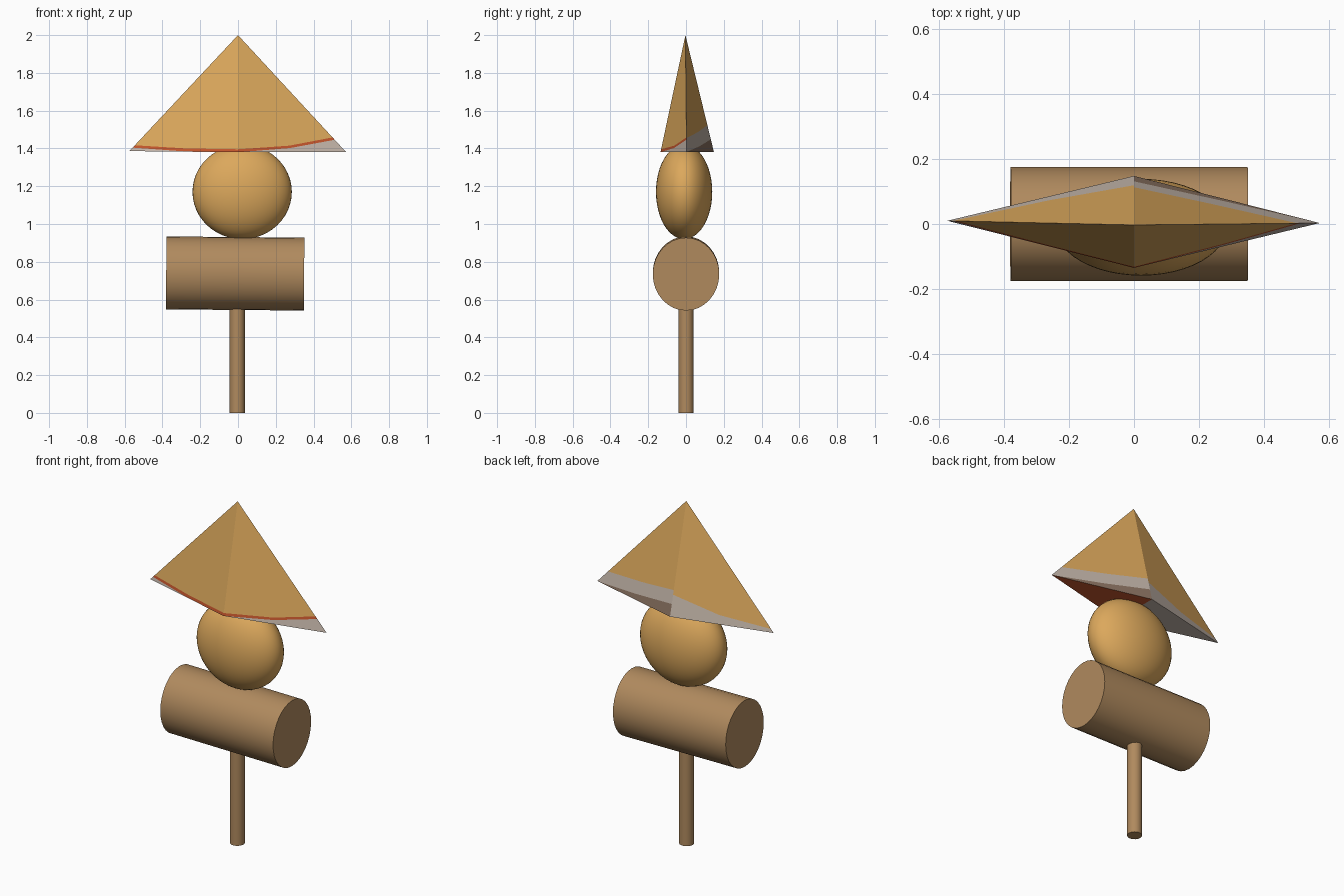
import bpy, math
from mathutils import Vector

if "Cube" in bpy.data.objects:
    bpy.data.objects.remove(bpy.data.objects["Cube"])


def lin(c):
    c /= 255
    return c / 12.92 if c <= 0.04045 else ((c + 0.055) / 1.055) ** 2.4


def material(name, r, g, b):
    m = bpy.data.materials.new(name)
    m.diffuse_color = (lin(r), lin(g), lin(b), 1)
    m.use_nodes = True
    m.node_tree.nodes["Principled BSDF"].inputs["Base Color"].default_value = m.diffuse_color
    return m


orange = material("warm orange", 220, 168, 92)
wood = material("wood brown", 176, 138, 94)
red = material("rust red", 196, 86, 44)
grey = material("warm grey", 196, 182, 170)
dull = material("dull brown", 140, 116, 98)


def finish(name, mat):
    ob = bpy.context.object
    ob.name = name
    ob.data.materials.append(mat)
    bpy.ops.object.shade_smooth_by_angle(angle=math.radians(35))
    return ob


# Post
bpy.ops.mesh.primitive_cylinder_add(vertices=24, radius=0.04, depth=0.57, location=(-0.004, 0, 0.285))
finish("post", wood)

# Horizontal log, slightly tilted
bpy.ops.mesh.primitive_cylinder_add(vertices=32, radius=1, depth=0.73, location=(-0.015, 0, 0.738),
                                    rotation=(0, math.radians(90.5), 0))
log = finish("log", wood)
log.scale = (0.193, 0.176, 1)

# Flattened ball
bpy.ops.mesh.primitive_uv_sphere_add(segments=48, ring_count=24, radius=1, location=(0.022, -0.01, 1.17))
ball = finish("ball", orange)
ball.scale = (0.263, 0.149, 0.25)

# Pyramid roof with painted bands along the lower rim
apex = Vector((0, -0.003, 2))
L, F = Vector((-0.575, 0.01, 1.386)), Vector((0, -0.135, 1.38))
R, B = Vector((0.572, 0.003, 1.381)), Vector((0, 0.148, 1.38))
verts, faces, mats = [], [], []


def add_face(points, mat):
    unique = []
    for p in points:
        if all((p - q).length > 1e-4 for q in unique):
            unique.append(p)
    if len(unique) > 2:
        faces.append(range(len(verts), len(verts) + len(unique)))
        verts.extend(unique)
        mats.append(mat)


def side(a, b, bands):
    """Side a-b-apex, split into bands; each gives its top at a, middle, b."""
    def row(ts):
        return [a.lerp(b, i / 2).lerp(apex, t) for i, t in enumerate(ts)]
    low = row((0, 0, 0))
    for mat, ts in bands + [(0, (1, 1, 1))]:
        top = row(ts)
        for i in range(2):
            add_face([low[i], low[i + 1], top[i + 1], top[i]], mat)
        low = top


# material slots: 0 orange, 1 red, 2 grey, 3 dull
side(L, F, [(2, (0.03, 0.003, 0)), (1, (0.05, 0.028, 0.025))])
side(F, R, [(2, (0, 0.035, 0.105)), (1, (0.025, 0.055, 0.125))])
side(R, B, [(3, (0, 0.05, 0.11)), (2, (0.12, 0.17, 0.23))])
side(B, L, [(2, (0.19, 0.08, 0.03))])
# underside halves
add_face([F, B, R], 1)
add_face([F, L, B], 2)

mesh = bpy.data.meshes.new("roof")
mesh.from_pydata(verts, [], [list(f) for f in faces])
for m in (orange, red, grey, dull):
    mesh.materials.append(m)
for p, i in zip(mesh.polygons, mats):
    p.material_index = i
mesh.update()
roof = bpy.data.objects.new("roof", mesh)
bpy.context.collection.objects.link(roof)
